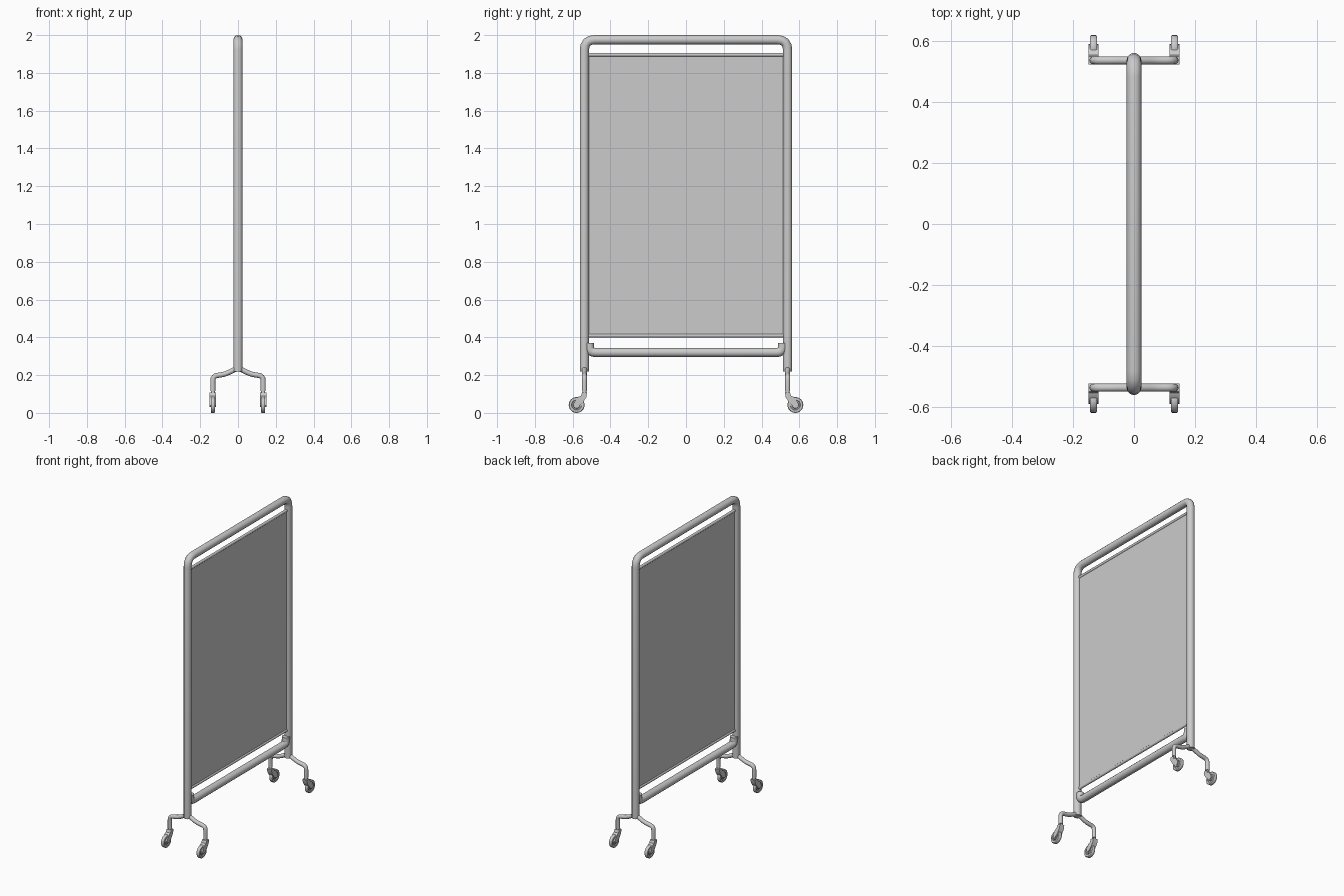
import bpy
import bmesh
from math import pi, cos, sin
from mathutils import Vector, Matrix

if "Cube" in bpy.data.objects:
    bpy.data.objects.remove(bpy.data.objects["Cube"])

grey = bpy.data.materials.new("plain grey")
grey.use_nodes = True
GREY = (0.6, 0.6, 0.6, 1)
grey.diffuse_color = GREY
grey.node_tree.nodes["Principled BSDF"].inputs["Base Color"].default_value = GREY


def finish(obj):
    """Give an object the material and smooth shading with sharp edges."""
    obj.data.materials.append(grey)
    bpy.ops.object.select_all(action='DESELECT')
    obj.select_set(True)
    bpy.context.view_layer.objects.active = obj
    bpy.ops.object.shade_smooth_by_angle(angle=pi / 4)
    return obj


def fillet(points, radius, steps=4):
    """Round the inner corners of a path."""
    pts = [Vector(p) for p in points]
    path = [pts[0]]
    for a, b, c in zip(pts, pts[1:], pts[2:]):
        start = b + (a - b).normalized() * radius
        end = b + (c - b).normalized() * radius
        for i in range(steps + 1):
            t = i / steps
            path.append(start * (1 - t) ** 2 + b * 2 * t * (1 - t) + end * t * t)
    return path + [pts[-1]]


def tube(name, path, radius):
    """Sweep a round section along a path and turn it into a mesh."""
    curve = bpy.data.curves.new(name, 'CURVE')
    curve.dimensions = '3D'
    curve.bevel_depth = radius
    curve.bevel_resolution = 4
    curve.use_fill_caps = True
    spline = curve.splines.new('POLY')
    spline.points.add(len(path) - 1)
    for point, co in zip(spline.points, path):
        point.co = (*co, 1)
    obj = bpy.data.objects.new(name, curve)
    bpy.context.collection.objects.link(obj)
    bpy.ops.object.select_all(action='DESELECT')
    obj.select_set(True)
    bpy.context.view_layer.objects.active = obj
    bpy.ops.object.convert(target='MESH')
    return finish(bpy.context.object)


def mesh_object(name, bm):
    bmesh.ops.recalc_face_normals(bm, faces=bm.faces)
    mesh = bpy.data.meshes.new(name)
    bm.to_mesh(mesh)
    bm.free()
    obj = bpy.data.objects.new(name, mesh)
    bpy.context.collection.objects.link(obj)
    return finish(obj)


def prism(name, profile, x, width):
    """Extrude a (y, z) outline along x."""
    bm = bmesh.new()
    face = bm.faces.new([bm.verts.new((x - width / 2, y, z)) for y, z in profile])
    out = bmesh.ops.extrude_face_region(bm, geom=[face])
    moved = [v for v in out["geom"] if isinstance(v, bmesh.types.BMVert)]
    bmesh.ops.translate(bm, verts=moved, vec=(width, 0, 0))
    return mesh_object(name, bm)


def lathe_x(name, profile, centre, sides=24):
    """Spin a closed (x, radius) outline about an axis along x."""
    bm = bmesh.new()
    rings = [[bm.verts.new(Vector(centre) + Vector((x, r * cos(a), r * sin(a))))
              for x, r in profile]
             for a in (2 * pi * i / sides for i in range(sides))]
    count = len(profile)
    for i in range(sides):
        one, two = rings[i], rings[(i + 1) % sides]
        for j in range(count - 1):
            bm.faces.new((one[j], one[j + 1], two[j + 1], two[j]))
    for j in (0, count - 1):
        bm.faces.new([ring[j] for ring in rings])
    return mesh_object(name, bm)


POST_Y, TUBE_R = 0.538, 0.0245

# Upright frame: two posts joined by a rounded top
frame = [(0, -POST_Y, 0.22), (0, -POST_Y, 1.9755), (0, POST_Y, 1.9755), (0, POST_Y, 0.22)]
tube("frame", fillet(frame, 0.055), TUBE_R)

# Lower rail with ends turned up into the posts
rail_y = POST_Y - 0.027
rail = [(0, -rail_y, 0.37), (0, -rail_y, 0.32), (0, rail_y, 0.32), (0, rail_y, 0.37)]
tube("lower_rail", fillet(rail, 0.03), TUBE_R)

# Screen panel with a thin rod along its top and bottom edge
bm = bmesh.new()
bmesh.ops.create_cube(bm, size=1, matrix=Matrix.Translation((0, 0, 1.152))
                      @ Matrix.Diagonal((0.006, 1.04, 1.48, 1)))
mesh_object("screen_panel", bm)
for name, z in (("top_rod", 1.896), ("bottom_rod", 0.409)):
    tube(name, [(0, -0.52, z), (0, 0.52, z)], 0.0095)

# Wheel outline: tread, recessed web and raised hub
half = [(0.011, 0.013), (0.011, 0.017), (0.005, 0.019), (0.005, 0.025),
        (0.011, 0.027), (0.011, 0.039), (0.008, 0.042)]
wheel = half + [(-x, r) for x, r in reversed(half)]

# Legs and casters at both ends
for end, s in (("front", -1), ("back", 1)):
    y = s * POST_Y
    leg = [(-0.133, y, 0.115), (-0.133, y, 0.195), (-0.07, y, 0.204), (0, y, 0.238),
           (0.07, y, 0.204), (0.133, y, 0.195), (0.133, y, 0.115)]
    tube(f"{end}_legs", fillet(leg, 0.024), 0.0135)
    for side, x in (("right", -0.133), ("left", 0.133)):
        tag = f"{end}_{side}"
        tube(f"{tag}_caster_neck", [(x, y, 0.13), (x, y, 0.095)], 0.0105)
        # Fork body leaning outward over the wheel
        body = [(0.524, 0.107), (0.550, 0.107), (0.556, 0.09), (0.572, 0.084),
                (0.590, 0.060), (0.592, 0.040), (0.580, 0.030), (0.566, 0.036),
                (0.548, 0.052), (0.528, 0.082)]
        prism(f"{tag}_fork", [(s * py, pz) for py, pz in body], x, 0.034)
        lathe_x(f"{tag}_wheel", wheel, (x, s * 0.579, 0.042))
